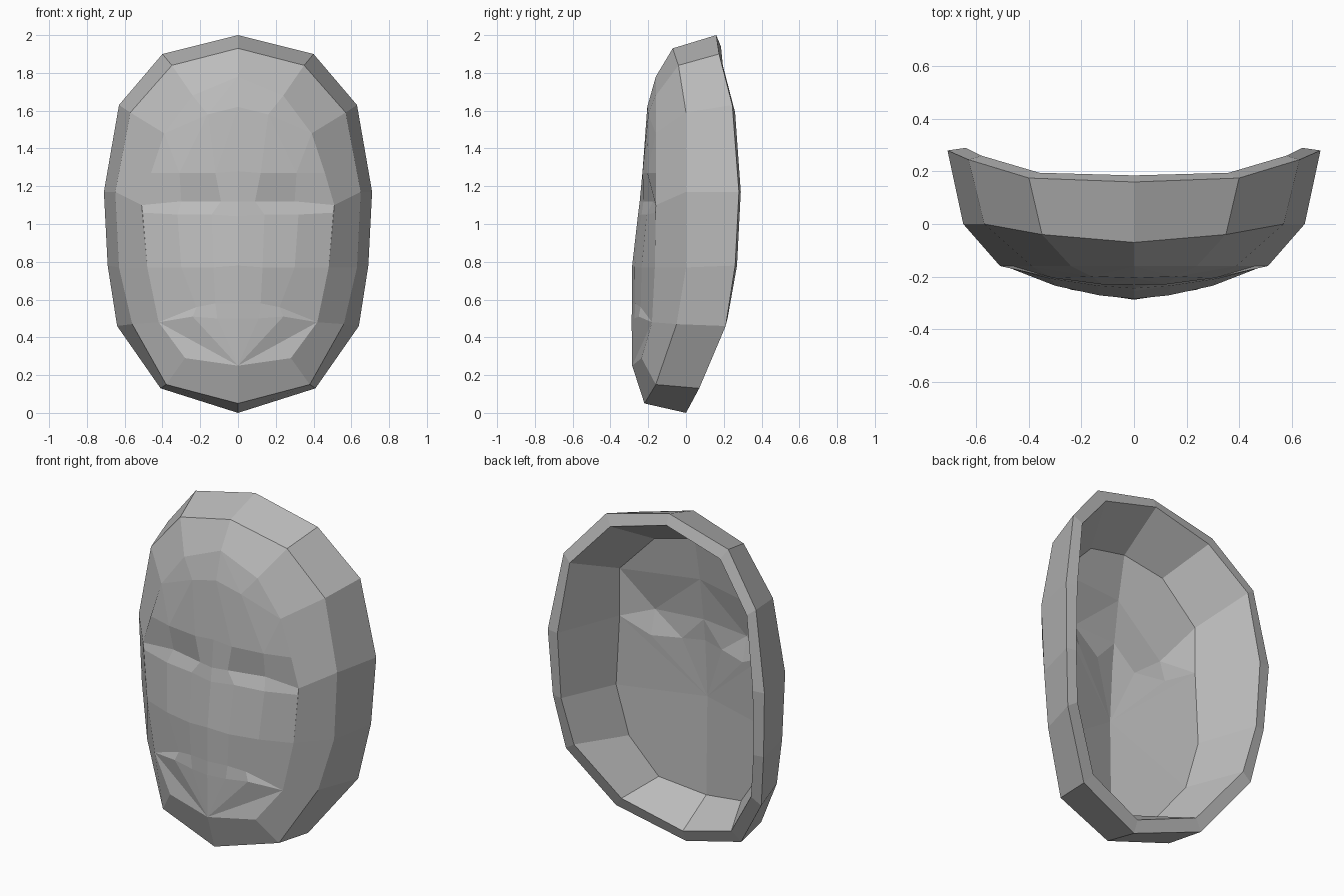
import bpy
import bmesh

cube = bpy.data.objects.get("Cube")
if cube:
    bpy.data.objects.remove(cube, do_unlink=True)

grey = bpy.data.materials.new("plain_grey")
grey.use_nodes = True
colour = (0.5, 0.5, 0.5, 1)
grey.diffuse_color = colour
grey.node_tree.nodes["Principled BSDF"].inputs["Base Color"].default_value = colour


def build(name, strips):
    """Skin each pair of half-width point lines, then mirror across the middle."""
    bm = bmesh.new()
    cache = {}

    def vert(point):
        if point not in cache:
            cache[point] = bm.verts.new(point)
        return cache[point]

    def add_face(*points):
        if len(set(points)) > 2:
            unique = list(dict.fromkeys(points))
            bm.faces.new([vert(p) for p in unique])

    for first, second in strips:
        i = j = 0
        last_i, last_j = len(first) - 1, len(second) - 1
        while i < last_i or j < last_j:
            if last_i == last_j:
                add_face(first[i], first[i + 1], second[j + 1], second[j])
                i, j = i + 1, j + 1
            elif j == last_j or (i < last_i and (i + 1) * last_j <= (j + 1) * last_i):
                add_face(first[i], first[i + 1], second[j])
                i += 1
            else:
                add_face(first[i], second[j + 1], second[j])
                j += 1

    # Mirror the half and weld the centre line
    half = bm.verts[:] + bm.edges[:] + bm.faces[:]
    copy = bmesh.ops.duplicate(bm, geom=half)["geom"]
    for v in copy:
        if isinstance(v, bmesh.types.BMVert):
            v.co.x = -v.co.x
    flipped = [f for f in copy if isinstance(f, bmesh.types.BMFace)]
    bmesh.ops.reverse_faces(bm, faces=flipped)
    bmesh.ops.remove_doubles(bm, verts=bm.verts, dist=0.001)
    bmesh.ops.recalc_face_normals(bm, faces=bm.faces)
    mesh = bpy.data.meshes.new(name)
    bm.to_mesh(mesh)
    bm.free()
    mesh.materials.append(grey)
    obj = bpy.data.objects.new(name, mesh)
    bpy.context.collection.objects.link(obj)
    return obj


# Half outlines, running from the crown down to the chin
back_rim = [(0, .16, 2), (.4, .175, 1.9), (.63, .245, 1.63), (.71, .28, 1.17),
            (.69, .26, .78), (.64, .21, .46), (.41, .07, .13), (0, 0, 0)]
front_edge = [(0, -.07, 1.93), (.35, -.04, 1.84), (.57, 0, 1.59), (.65, 0, 1.17),
              (.63, 0, .77), (.56, -.05, .47), (.38, -.16, .15), (0, -.22, .05)]
inner_rim = [(0, .185, 1.94), (.36, .195, 1.84), (.58, .26, 1.59), (.64, .29, 1.17),
             (.63, .27, .78), (.58, .22, .5), (.36, .09, .19), (0, .03, .07)]

# Rows of the front of the face, each running from the middle to the side
crown = [(0, -.16, 1.78), (.24, -.16, 1.68)]
forehead = [(0, -.205, 1.62), (.16, -.2, 1.58), (.39, -.16, 1.48)]
brow = [(0, -.23, 1.28), (.12, -.23, 1.27), (.31, -.205, 1.27), (.46, -.16, 1.27)]
eyes = [(0, -.245, 1.12), (.09, -.225, 1.12), (.3, -.175, 1.12), (.51, -.16, 1.1)]
cheek_top = [(0, -.255, 1.04), (.14, -.235, 1.05), (.32, -.208, 1.05), (.505, -.16, 1.06)]
cheek = [(0, -.285, .78), (.13, -.272, .77), (.3, -.235, .77), (.48, -.165, .77)]
nose_base = [(0, -.285, .58), (.12, -.27, .58), (.22, -.24, .56), (.42, -.18, .48)]
mouth = [(0, -.288, .5), (.11, -.272, .5), (.24, -.25, .51), (.42, -.18, .48)]
chin = [(0, -.285, .25), (.28, -.235, .29)]
face_rows = [crown, forehead, brow, eyes, cheek_top, cheek, nose_base, mouth, chin]
face_edge = [crown[0]] + [row[-1] for row in (crown, forehead, eyes, cheek, mouth, chin)] + [chin[0]]

# Rows of the hollow behind the face
top_in = [(0, -.08, 1.76), (.25, -.06, 1.7)]
forehead_in = [(0, -.13, 1.5), (.47, -.05, 1.47)]
brow_in = [(0, -.165, 1.25), (.3, -.14, 1.24), (.47, -.05, 1.19)]
eyes_in = [(0, -.18, 1.12), (.13, -.15, 1.11), (.3, -.1, 1.1), (.47, -.05, 1.19)]
nose_in = [(0, -.2, .78), (.5, -.06, .77)]
mouth_in = [(0, -.2, .78), (.43, -.08, .48)]
chin_in = [(0, -.19, .2), (.27, -.13, .26)]
hollow_rows = [top_in, forehead_in, brow_in, eyes_in, nose_in, mouth_in, chin_in]
hollow_edge = [top_in[0]] + [row[-1] for row in hollow_rows if row is not eyes_in] + [chin_in[0]]


def pairs(rows):
    return list(zip(rows, rows[1:]))


# Side wall, sloping border, rim and hollow wall
build("mask_shell", pairs([face_edge, front_edge, back_rim, inner_rim, hollow_edge]))

# Sculpted face, plus the slivers where the brow and cheek rows meet the border
temple = [(forehead[-1], brow[-1], eyes[-1]), (eyes[-1], cheek_top[-1], cheek[-1])]
build("face_front", pairs(face_rows) + [([a, b], [c]) for a, b, c in temple])
build("face_hollow", pairs(hollow_rows))
